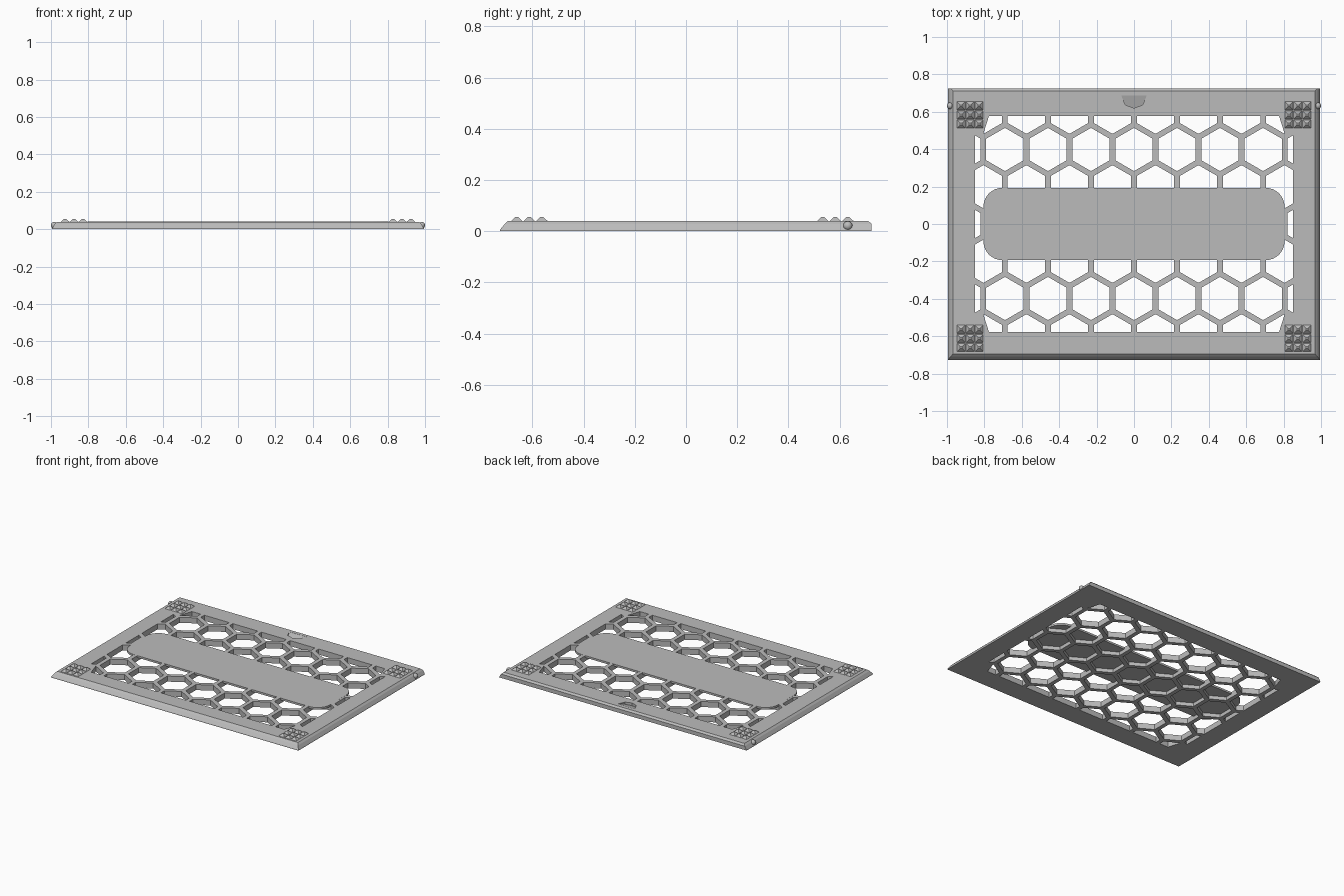
import bpy, bmesh, math
from mathutils import Vector

cube = bpy.data.objects.get("Cube")
if cube:
    bpy.data.objects.remove(cube, do_unlink=True)

TOP = 0.04          # upper surface height
PITCH = 0.23        # honeycomb spacing
CELL = 0.1155       # hole radius

grey = bpy.data.materials.new("mid grey")
grey.use_nodes = True
grey.diffuse_color = (0.5, 0.5, 0.5, 1)
grey.node_tree.nodes["Principled BSDF"].inputs["Base Color"].default_value = (0.5, 0.5, 0.5, 1)


def finish(bm, name):
    bmesh.ops.recalc_face_normals(bm, faces=bm.faces)
    mesh = bpy.data.meshes.new(name)
    bm.to_mesh(mesh)
    bm.free()
    mesh.materials.append(grey)
    obj = bpy.data.objects.new(name, mesh)
    bpy.context.collection.objects.link(obj)
    return obj


def loft(bm, rings):
    """Skin a stack of closed rings and cap both ends."""
    loops = [[bm.verts.new(p) for p in ring] for ring in rings]
    n = len(loops[0])
    for a, b in zip(loops, loops[1:]):
        for i in range(n):
            j = (i + 1) % n
            bm.faces.new((a[i], a[j], b[j], b[i]))
    bm.faces.new(loops[0][::-1])
    bm.faces.new(loops[-1])


def rect(x0, x1, y0, y1, z):
    return [(x0, y0, z), (x1, y0, z), (x1, y1, z), (x0, y1, z)]


def cut(target, cutter):
    mod = target.modifiers.new("cut", 'BOOLEAN')
    mod.operation = 'DIFFERENCE'
    mod.solver = 'EXACT'
    mod.object = cutter
    cutter.hide_render = True
    bpy.context.view_layer.objects.active = target
    bpy.ops.object.modifier_apply(modifier=mod.name)
    bpy.data.objects.remove(cutter, do_unlink=True)


# Frame slab: sloped front and sides, upright back with an eased edge
bm = bmesh.new()
loft(bm, [rect(-x, x, front, back, z) for z, x, front, back in (
    (0, 0.995, -0.727, 0.725), (0.006, 0.993, -0.726, 0.725),
    (0.028, 0.98, -0.708, 0.725), (TOP, 0.968, -0.695, 0.712))])
frame = finish(bm, "honeycomb_frame")

# Honeycomb holes, trimmed to the window and its chamfered corners
bm = bmesh.new()
for row in range(-3, 4):
    for col in range(-5, 6):
        cx = PITCH * (col + 0.5 * (row % 2))
        cy = PITCH * math.sqrt(3) / 2 * row
        cell = bmesh.new()
        cell.faces.new([cell.verts.new((cx + CELL * math.sin(k * math.pi / 3),
                                        cy + CELL * math.cos(k * math.pi / 3), -0.02))
                        for k in range(6)])
        planes = [((s * 0.85, 0, 0), (s, 0, 0)) for s in (-1, 1)]
        planes += [((0, s * 0.577, 0), (0, s, 0)) for s in (-1, 1)]
        if abs(row) == 3:
            t = row / 3
            planes += [((s * 0.8, t * 0.5, 0), (s * 0.95, t * 0.3, 0)) for s in (-1, 1)]
        for co, no in planes:
            bmesh.ops.bisect_plane(cell, geom=cell.verts[:] + cell.edges[:] + cell.faces[:],
                                   plane_co=co, plane_no=Vector(no).normalized(),
                                   clear_outer=True)
        for f in cell.faces:
            if f.calc_area() > 0.0002:
                pts = [v.co.copy() for v in f.verts]
                loft(bm, [pts, [p + Vector((0, 0, 0.1)) for p in pts]])
        cell.free()
cut(frame, finish(bm, "hole_cutter"))

# Finger notch near the back edge, ramping up towards the back
arc = [(-0.068, 0.687), (-0.046, 0.636), (0, 0.62), (0.046, 0.636), (0.068, 0.687)]
bm = bmesh.new()
loft(bm, [[(x, y, TOP - 0.001 - 0.28 * (0.687 - y)) for x, y in arc],
          [(x, y, TOP + 0.02) for x, y in arc]])
cut(frame, finish(bm, "notch_cutter"))

# Rounded centre plate over the honeycomb
bm = bmesh.new()
outline = []
for q, (sx, sy) in enumerate(((1, 1), (-1, 1), (-1, -1), (1, -1))):
    for k in range(9):
        a = (q + k / 8) * math.pi / 2
        outline.append((sx * 0.705 + 0.1 * math.cos(a), sy * 0.093 + 0.1 * math.sin(a)))
loft(bm, [[(x, y, z) for x, y in outline] for z in (0.026, TOP + 0.0003)])
finish(bm, "centre_plate")

# Grip pads: three by three blunt pyramids in each corner
for side, sx in (("left", 1), ("right", -1)):
    for end, cy in (("front", -0.612), ("back", 0.583)):
        bm = bmesh.new()
        for i in (-1, 0, 1):
            for j in (-1, 0, 1):
                x, y = sx * 0.876 + i * 0.048, cy + j * 0.049
                loft(bm, [rect(x - r, x + r, y - r, y + r, z)
                          for r, z in ((0.022, TOP - 0.002), (0.022, TOP), (0.005, 0.056))])
        finish(bm, f"{end}_{side}_grip")

    # Snap bump on each side edge
    bm = bmesh.new()
    bmesh.ops.create_uvsphere(bm, u_segments=20, v_segments=12, radius=0.018)
    bmesh.ops.translate(bm, verts=bm.verts, vec=(sx * 0.982, 0.632, 0.021))
    bump = finish(bm, f"{side}_snap_bump")
    for p in bump.data.polygons:
        p.use_smooth = True
